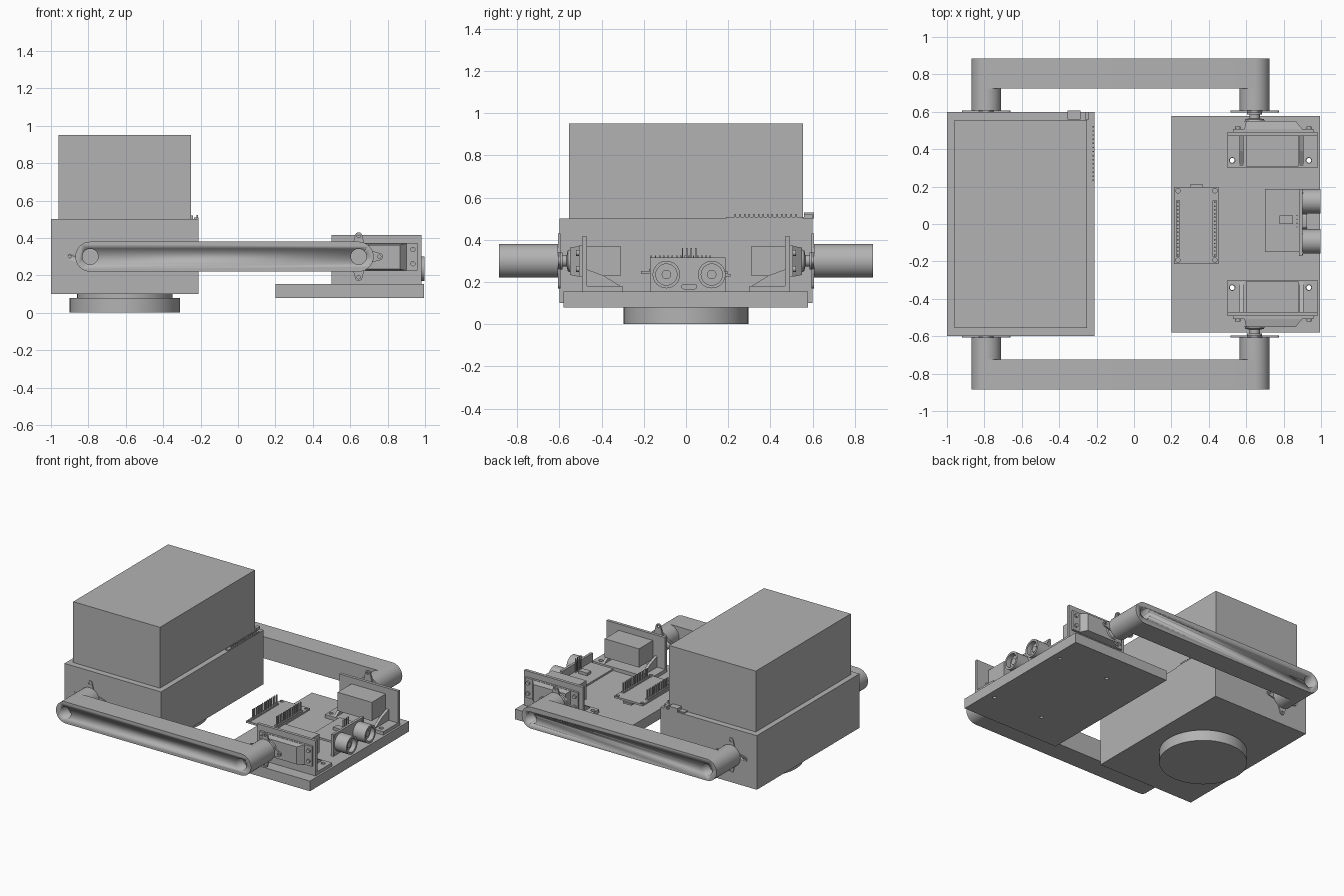
import bpy, bmesh, math
from mathutils import Matrix, Vector

if "Cube" in bpy.data.objects:
    bpy.data.objects.remove(bpy.data.objects["Cube"])

grey = bpy.data.materials.new("plain grey")
grey.use_nodes = True
grey.diffuse_color = (0.45, 0.45, 0.45, 1)
grey.node_tree.nodes["Principled BSDF"].inputs["Base Color"].default_value = (0.45, 0.45, 0.45, 1)


def finish(name, bm, smooth=False):
    bmesh.ops.recalc_face_normals(bm, faces=bm.faces)
    mesh = bpy.data.meshes.new(name)
    bm.to_mesh(mesh)
    bm.free()
    mesh.materials.append(grey)
    ob = bpy.data.objects.new(name, mesh)
    bpy.context.collection.objects.link(ob)
    if smooth:
        bpy.ops.object.select_all(action="DESELECT")
        ob.select_set(True)
        bpy.context.view_layer.objects.active = ob
        bpy.ops.object.shade_smooth_by_angle()
    return ob


def add_box(bm, x, y, z):
    size = [abs(b - a) for a, b in (x, y, z)]
    mid = [(a + b) / 2 for a, b in (x, y, z)]
    bmesh.ops.create_cube(bm, size=1, matrix=Matrix.Translation(mid) @ Matrix.Diagonal((*size, 1)))


def box(name, x, y, z):
    bm = bmesh.new()
    add_box(bm, x, y, z)
    return finish(name, bm)


def prism(name, outline, axis, start, end, smooth=False):
    """Extrude an outline along x (outline is y,z) or y (outline is x,z)."""
    bm = bmesh.new()
    place = (lambda a, b: (start, a, b)) if axis == "x" else (lambda a, b: (a, start, b))
    face = bm.faces.new([bm.verts.new(place(a, b)) for a, b in outline])
    new = bmesh.ops.extrude_face_region(bm, geom=[face])["geom"]
    step = Vector((end - start, 0, 0) if axis == "x" else (0, end - start, 0))
    bmesh.ops.translate(bm, vec=step, verts=[v for v in new if isinstance(v, bmesh.types.BMVert)])
    return finish(name, bm, smooth)


def lathe(name, profile, centre, direction, sides=40):
    """Turn a (radius, height) profile about a direction."""
    bm = bmesh.new()
    verts = [bm.verts.new((r, 0, h)) for r, h in profile]
    edges = [bm.edges.new(pair) for pair in zip(verts, verts[1:])]
    bmesh.ops.spin(bm, geom=verts + edges, cent=(0, 0, 0), axis=(0, 0, 1),
                   angle=math.tau, steps=sides, use_merge=False)
    bmesh.ops.remove_doubles(bm, verts=bm.verts, dist=1e-5)
    turn = Vector((0, 0, 1)).rotation_difference(Vector(direction)).to_matrix().to_4x4()
    bm.transform(Matrix.Translation(centre) @ turn)
    return finish(name, bm, True)


def rod(name, r, length, centre, direction, sides=32):
    return lathe(name, [(0, 0), (r, 0), (r, length), (0, length)], centre, direction, sides)


def cut(ob, cutters):
    for c in cutters:
        c.hide_render = True
        mod = ob.modifiers.new("hole", "BOOLEAN")
        mod.operation, mod.object, mod.solver = "DIFFERENCE", c, "EXACT"
        bpy.context.view_layer.objects.active = ob
        bpy.ops.object.modifier_apply(modifier=mod.name)
        bpy.data.objects.remove(c)


def arc(cx, cz, r, a0, a1, n=16):
    return [(cx + r * math.cos(a0 + (a1 - a0) * i / n), cz + r * math.sin(a0 + (a1 - a0) * i / n))
            for i in range(n + 1)]


# Main body, upper block and round foot
box("body", (-1, -0.21), (-0.6, 0.6), (0.1, 0.5))
box("upper_block", (-0.96, -0.25), (-0.555, 0.555), (0.5, 0.95))
lathe("foot", [(0, 0), (0.295, 0), (0.295, 0.08), (0.255, 0.08), (0.255, 0.1), (0, 0.1)],
      (-0.605, 0, 0), (0, 0, 1), 64)

# Circuit board edge showing on top of the body
box("body_board", (-0.4, -0.24), (0.555, 0.59), (0.5, 0.508))
box("body_socket", (-0.355, -0.285), (0.56, 0.607), (0.5, 0.53))
box("body_plug", (-0.262, -0.24), (0.56, 0.6), (0.5, 0.52))
box("body_header", (-0.235, -0.212), (0.19, 0.555), (0.5, 0.508))
bm = bmesh.new()
for i in range(14):
    y = 0.23 + i * 0.022
    add_box(bm, (-0.222, -0.214), (y, y + 0.007), (0.508, 0.522))
finish("body_pins", bm)

# Front platform with screw holes
platform = box("platform", (0.2, 0.995), (-0.58, 0.578), (0.08, 0.155))
screws = [(x, s * 0.34) for x in (0.525, 0.935) for s in (-1, 1)]
cut(platform, [rod("cutter", 0.013, 0.3, (x, y, 0), (0, 0, 1), 16) for x, y in screws])

LEFT, RIGHT, AXLE = -0.79, 0.645, 0.3
for s, side in ((-1, "right"), (1, "left")):
    out = (0, s, 0)

    # Linking arm with a round post at each end
    half = math.pi / 2
    outline = arc(LEFT, AXLE, 0.08, half, 3 * half) + arc(RIGHT, AXLE, 0.08, -half, half)
    arm = prism(side + "_arm", outline, "y", s * 0.725, s * 0.885, True)
    cut(arm, [rod("cutter", 0.042, 0.1, (x, s * 0.8, AXLE), out) for x in (LEFT, RIGHT)])
    for x, end in ((LEFT, "rear"), (RIGHT, "front")):
        rod(f"{side}_{end}_post", 0.08, 0.12, (x, s * 0.607, AXLE), out)
        # Four-pointed horn with rounded tips
        star = []
        for k in range(4):
            a = k * half
            star += arc(x + 0.11 * math.cos(a), AXLE + 0.11 * math.sin(a), 0.02, a - half, a + half, 8)
            star.append((x + 0.055 * math.cos(a + half / 2), AXLE + 0.055 * math.sin(a + half / 2)))
        horn = prism(f"{side}_{end}_horn", star, "y", s * 0.595, s * 0.607, True)
        cut(horn, [rod("cutter", 0.009, 0.05, (x + 0.11 * math.cos(k * half), s * 0.58,
                                              AXLE + 0.11 * math.sin(k * half)), out, 12)
                   for k in range(4)])

    # Servo bracket: upright plate, foot plate and gussets
    box(side + "_bracket_plate", (0.5, 0.98), (s * 0.47, s * 0.492), (0.155, 0.415))
    base = box(side + "_bracket_base", (0.5, 0.98), (s * 0.3, s * 0.47), (0.155, 0.18))
    cut(base, [rod("cutter", 0.015, 0.1, (x, s * 0.34, 0.13), (0, 0, 1), 16) for x in (0.525, 0.935)])
    slope = [(s * 0.47, 0.18), (s * 0.31, 0.18), (s * 0.39, 0.23), (s * 0.47, 0.26)]
    for x, end in ((0.565, "rear"), (0.885, "front")):
        prism(f"{side}_{end}_gusset", slope, "x", x, x + 0.02)

    # Servo motor, flange, gearbox and stepped shaft
    box(side + "_servo_body", (0.6, 0.88), (s * 0.307, s * 0.5), (0.23, 0.368))
    box(side + "_servo_flange", (0.53, 0.96), (s * 0.492, s * 0.508), (0.225, 0.372))
    bm = bmesh.new()
    add_box(bm, (0.59, 0.9), (s * 0.508, s * 0.55), (0.225, 0.37))
    for v in bm.verts:
        if abs(v.co.y) > 0.53:
            v.co.x += 0.01 if v.co.x < 0.7 else -0.035
            v.co.z += 0.008 if v.co.z < 0.3 else -0.008
    finish(side + "_servo_gearbox", bm)
    lathe(side + "_servo_shaft", [(0, 0), (0.055, 0), (0.05, 0.015), (0.028, 0.02), (0.028, 0.04),
                                  (0.04, 0.04), (0.04, 0.055), (0, 0.055)], (RIGHT, s * 0.545, AXLE), out)
    for x in (0.555, 0.935):
        for z in (0.262, 0.338):
            lathe(side + "_servo_screw", [(0, 0), (0.014, 0), (0.014, 0.012), (0.006, 0.012), (0, 0.008)],
                  (x, s * 0.508, z), out, 16)

# Distance sensor: upright board with two tubes
box("sensor_board", (0.882, 0.9), (-0.17, 0.188), (0.155, 0.315))
for y in (-0.093, 0.122):
    lathe("sensor_tube", [(0, 0), (0.065, 0), (0.065, 0.1), (0.05, 0.1), (0.05, 0.065), (0.022, 0.065),
                          (0.022, 0.08), (0, 0.08)], (0.898, y, 0.235), (1, 0, 0))
lathe_points = [(y, z) for y in (-0.155, 0.173) for z in (0.17, 0.3)]
for y, z in lathe_points:
    rod("sensor_rivet", 0.01, 0.004, (0.9, y, z), (1, 0, 0), 12)
prism("sensor_crystal", arc(-0.01, 0.178, 0.013, math.pi / 2, 1.5 * math.pi, 8)
      + arc(0.04, 0.178, 0.013, -math.pi / 2, math.pi / 2, 8), "x", 0.9, 0.925, True)

# Small flat board behind the sensor, with its connector
box("rear_sensor_board", (0.7, 0.884), (-0.15, 0.187), (0.24, 0.255))
box("sensor_connector", (0.778, 0.85), (0, 0.045), (0.255, 0.275))
bm = bmesh.new()
for i in range(4):
    y = -0.02 + i * 0.021
    add_box(bm, (0.868, 0.874), (y, y + 0.006), (0.255, 0.36))
finish("sensor_pins", bm)

# Controller board with two rows of upright pins
controller = box("controller_board", (0.215, 0.452), (-0.213, 0.197), (0.238, 0.252))
cut(controller, [rod("cutter", 0.012, 0.05, (x, y, 0.22), (0, 0, 1), 16)
                 for x in (0.235, 0.432) for y in (-0.193, 0.178)])
box("controller_socket", (0.3, 0.37), (0.14, 0.21), (0.225, 0.238))
box("controller_chip", (0.285, 0.38), (-0.12, 0.02), (0.23, 0.238))
bm = bmesh.new()
for x in (0.235, 0.432):
    add_box(bm, (x - 0.011, x + 0.011), (-0.175, 0.125), (0.252, 0.262))
    for i in range(15):
        y = -0.168 + i * 0.02
        add_box(bm, (x - 0.004, x + 0.004), (y, y + 0.007), (0.262, 0.325))
finish("controller_pins", bm)
